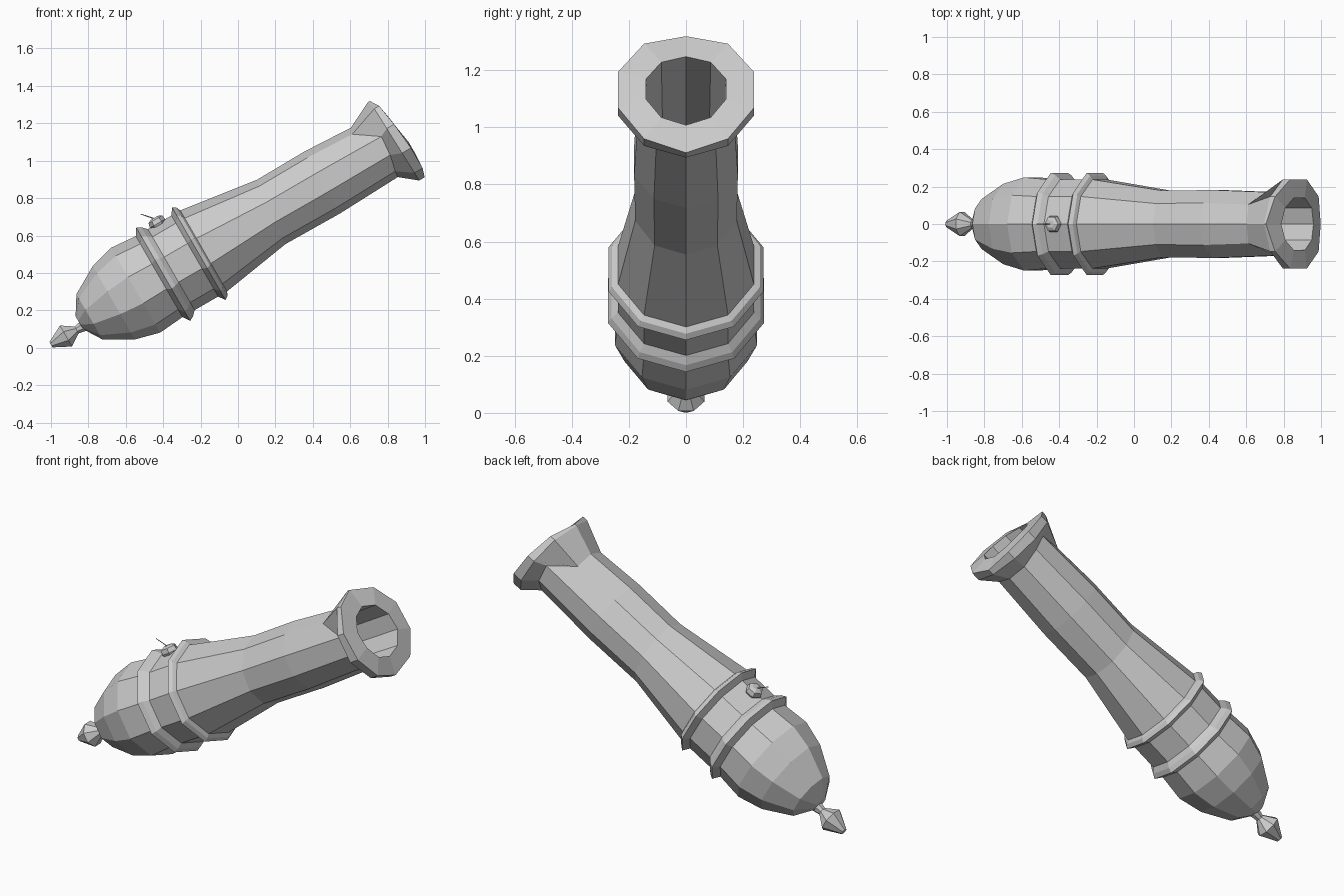
import bpy, bmesh, math
from mathutils import Vector

if "Cube" in bpy.data.objects:
    bpy.data.objects.remove(bpy.data.objects["Cube"])

TILT = math.radians(30)
C, S = math.cos(TILT), math.sin(TILT)
AXIS = 0.54  # height of the bore axis in the tilted frame


def place(u, y, v):
    """Tilted frame (u along barrel, v upward from it) to world."""
    return Vector((u * C - v * S, y, u * S + v * C))


def loft(name, rings, sides, point, phase=0.0):
    """Flat-shaded loft. Each ring is (u, r); u may list values from top to bottom."""
    bm = bmesh.new()
    loops = []
    for u, r in rings:
        loop = []
        for k in range(sides):
            a = 2 * math.pi * k / sides + phase
            uk = u[min(k, sides - k)] if isinstance(u, list) else u
            loop.append(bm.verts.new(point(uk, r * math.sin(a), r * math.cos(a))))
        loops.append(loop)
    for a, b in zip(loops, loops[1:]):
        for k in range(sides):
            n = (k + 1) % sides
            bm.faces.new((a[k], a[n], b[n], b[k]))
    bm.faces.new(loops[0])
    bm.faces.new(loops[-1])
    bmesh.ops.recalc_face_normals(bm, faces=bm.faces)
    mesh = bpy.data.meshes.new(name)
    bm.to_mesh(mesh)
    bm.free()
    ob = bpy.data.objects.new(name, mesh)
    bpy.context.collection.objects.link(ob)
    return ob


def along_barrel(centre):
    return lambda u, y, v: place(u, y, v + centre)


# Barrel: breech, two raised bands, waisted tube, flared muzzle, hollow bore
loft("barrel", [
    (-0.668, 0.04), (-0.605, 0.14), (-0.455, 0.226), (-0.32, 0.262), (-0.175, 0.25),
    (-0.150, 0.288), (-0.125, 0.275), (-0.10, 0.25),
    (0.045, 0.25), (0.07, 0.286), (0.09, 0.272), (0.10, 0.25),
    ([0.537, 0.53, 0.52, 0.51, 0.50, 0.497], 0.187),
    (0.83, 0.191),
    ([1.11, 1.10, 1.228, 1.22, 1.20, 1.196], 0.177),
    ([1.258, 1.27, 1.275, 1.28, 1.285, 1.286], 0.25),
    ([1.27, 1.30, 1.32, 1.335, 1.335, 1.32], 0.25),
    ([1.305, 1.315, 1.325, 1.34, 1.34, 1.335], 0.147),
    (0.62, 0.135),
], 10, along_barrel(AXIS))

# Knob behind the breech
loft("breech_knob", [
    (-0.64, 0.036), (-0.70, 0.023), (-0.765, 0.07), (-0.858, 0.018),
], 8, along_barrel(0.514), math.pi / 8)

# Touch hole boss, standing out of the top of the barrel
loft("touch_hole", [
    (0.225, 0.035), (0.25, 0.048), (0.275, 0.042), (0.285, 0.022),
], 6, lambda h, y, w: place(-0.04 + w, y, AXIS + h))

# Thin fuse leaning back from the touch hole
start, end = Vector((-0.42, 0, 0.68)), Vector((-0.52, 0, 0.715))
side, d = Vector((0, 1, 0)), (end - start).normalized()
up = side.cross(d)
loft("fuse", [(0, 0.004), ((end - start).length, 0.002)], 4,
     lambda u, y, v: start + d * u + side * y + up * v)
